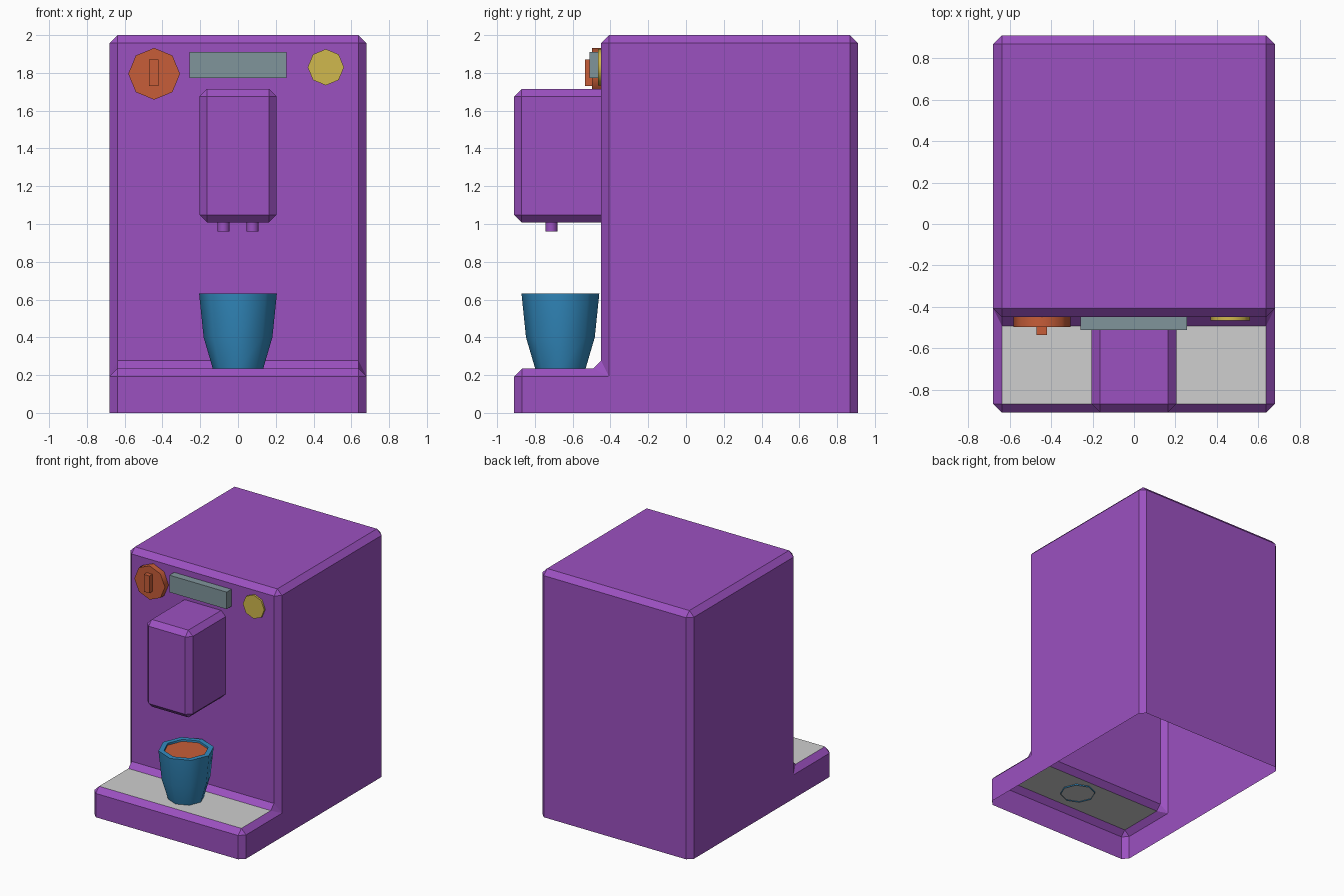
import bpy, bmesh, math
from mathutils import Matrix, Vector

if "Cube" in bpy.data.objects:
    bpy.data.objects.remove(bpy.data.objects["Cube"])


def material(name, rgb):
    m = bpy.data.materials.new(name)
    m.diffuse_color = (*rgb, 1)
    m.use_nodes = True
    m.node_tree.nodes["Principled BSDF"].inputs["Base Color"].default_value = m.diffuse_color
    return m


PURPLE = material("purple", (0.33, 0.082, 0.53))
GREY = material("light_grey", (0.62, 0.62, 0.62))
ORANGE = material("orange", (0.57, 0.11, 0.04))
YELLOW = material("yellow", (0.63, 0.48, 0.075))
SLATE = material("slate", (0.216, 0.30, 0.33))
BLUE = material("blue", (0.033, 0.26, 0.53))


def finish(bm, name, *mats, smooth=False):
    me = bpy.data.meshes.new(name)
    bm.normal_update()
    bm.to_mesh(me)
    bm.free()
    ob = bpy.data.objects.new(name, me)
    bpy.context.collection.objects.link(ob)
    for m in mats:
        me.materials.append(m)
    if smooth:
        bpy.ops.object.select_all(action='DESELECT')
        ob.select_set(True)
        bpy.context.view_layer.objects.active = ob
        bpy.ops.object.shade_smooth_by_angle(angle=math.radians(50))
    return ob


def extrude_profile(pts, half_width):
    """Closed prism from a (y, z) outline, spanning x = +-half_width."""
    bm = bmesh.new()
    a = [bm.verts.new((-half_width, y, z)) for y, z in pts]
    b = [bm.verts.new((half_width, y, z)) for y, z in pts]
    bm.faces.new(a)
    bm.faces.new(b[::-1])
    for i in range(len(pts)):
        j = (i + 1) % len(pts)
        bm.faces.new((a[i], b[i], b[j], a[j]))
    bmesh.ops.recalc_face_normals(bm, faces=bm.faces)
    return bm


def chamfer(bm, offset, keep_sharp):
    edges = [e for e in bm.edges if not all(keep_sharp(v.co) for v in e.verts)]
    bmesh.ops.bevel(bm, geom=edges, offset=offset, segments=1, profile=0.5,
                    affect='EDGES', clamp_overlap=True)


def box(name, mat, x, y, z):
    bm = extrude_profile([(y[0], z[0]), (y[1], z[0]), (y[1], z[1]), (y[0], z[1])],
                         (x[1] - x[0]) / 2)
    bmesh.ops.translate(bm, verts=bm.verts, vec=((x[0] + x[1]) / 2, 0, 0))
    return finish(bm, name, mat)


def disc(name, mat, radius, depth, centre, facing_front=False):
    """Eight-sided cylinder with corners on the axes."""
    rot = Matrix.Rotation(math.pi / 2, 4, 'X') if facing_front else Matrix()
    bm = bmesh.new()
    ring = [[bm.verts.new((radius * math.cos(i * math.pi / 4),
                           radius * math.sin(i * math.pi / 4), h))
             for i in range(8)] for h in (-depth / 2, depth / 2)]
    bm.faces.new(ring[0][::-1])
    bm.faces.new(ring[1])
    for i in range(8):
        j = (i + 1) % 8
        bm.faces.new((ring[0][i], ring[0][j], ring[1][j], ring[1][i]))
    bm.transform(Matrix.Translation(Vector(centre)) @ rot)
    return finish(bm, name, mat, smooth=True)


# Machine body: L-shaped side outline, chamfered, open underneath
bm = extrude_profile([(-0.91, 0), (0.91, 0), (0.91, 2), (-0.45, 2),
                      (-0.45, 0.235), (-0.91, 0.235)], 0.68)
chamfer(bm, 0.042, lambda c: c.z < 0.001)
bm.normal_update()
bmesh.ops.delete(bm, geom=[f for f in bm.faces if f.normal.z < -0.9], context='FACES')
for f in bm.faces:  # grey drip tray on the low step
    if f.normal.z > 0.9 and f.calc_center_median().z < 0.5:
        f.material_index = 1
finish(bm, "machine_body", PURPLE, GREY)

# Brew head, chamfered except against the body, open at the back
bm = extrude_profile([(-0.91, 1.008), (-0.45, 1.008), (-0.45, 1.715), (-0.91, 1.715)], 0.204)
chamfer(bm, 0.04, lambda c: c.y > -0.451)
bm.normal_update()
bmesh.ops.delete(bm, geom=[f for f in bm.faces if f.normal.y > 0.9], context='FACES')
finish(bm, "brew_head", PURPLE)

# Twin spouts
for side, label in ((-1, "left"), (1, "right")):
    disc("spout_" + label, PURPLE, 0.032, 0.06, (side * 0.077, -0.713, 0.99))

# Control panel: dial with grip, display and button
disc("dial", ORANGE, 0.137, 0.055, (-0.444, -0.47, 1.795), True)
box("dial_grip", ORANGE, (-0.47, -0.42), (-0.535, -0.49), (1.73, 1.87))
box("display", SLATE, (-0.258, 0.256), (-0.511, -0.448), (1.773, 1.911))
disc("button", YELLOW, 0.096, 0.022, (0.465, -0.454, 1.83), True)

# Cup: turned eight-sided wall with a flat rim, foot slightly sunk in the tray
bm = bmesh.new()
profile = [(0.131, 0.226), (0.182, 0.4), (0.206, 0.632), (0.165, 0.632), (0.164, 0.617)]
rings = [[bm.verts.new((r * math.cos(i * math.pi / 4),
                        r * math.sin(i * math.pi / 4) - 0.665, z))
          for i in range(8)] for r, z in profile]
for lo, hi in zip(rings, rings[1:]):
    for i in range(8):
        j = (i + 1) % 8
        bm.faces.new((lo[i], lo[j], hi[j], hi[i]))
# Coffee surface just below the rim
bm.faces.new(rings[-1]).material_index = 1
finish(bm, "cup", BLUE, ORANGE, smooth=True)
